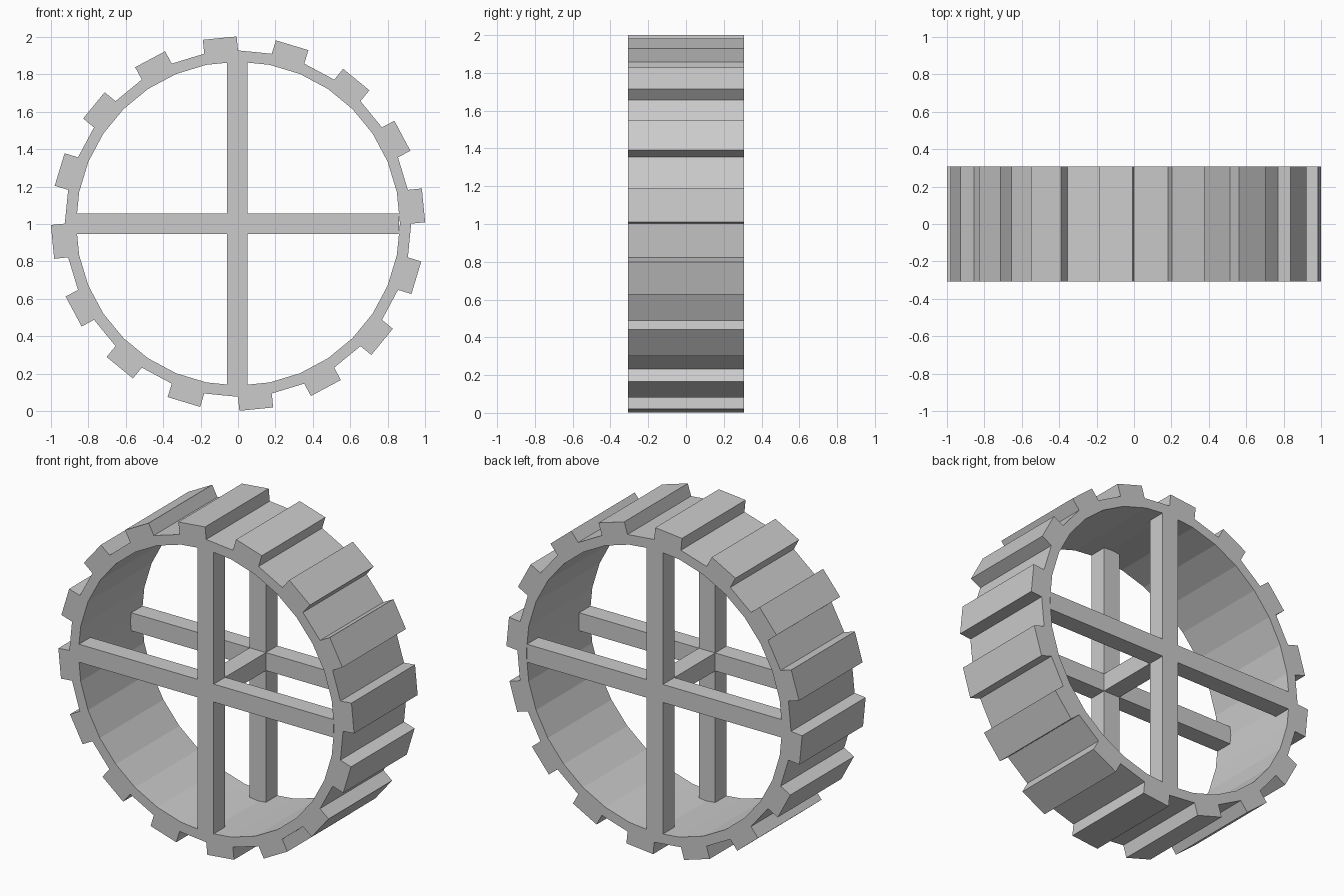
import bpy, bmesh
from math import cos, sin, pi

if "Cube" in bpy.data.objects:
    bpy.data.objects.remove(bpy.data.objects["Cube"])

N = 32            # ring segments, every other one carries a tread block
R_OUT, R_IN = 0.925, 0.865
TOOTH = 0.075
HALF = 0.307      # half width of the wheel
CZ = 1.002        # hub height
BAR = 0.055       # half thickness of the spokes


def make_object(name, bm):
    bmesh.ops.remove_doubles(bm, verts=bm.verts, dist=1e-5)
    bmesh.ops.recalc_face_normals(bm, faces=bm.faces)
    me = bpy.data.meshes.new(name)
    bm.to_mesh(me)
    bm.free()
    ob = bpy.data.objects.new(name, me)
    bpy.context.collection.objects.link(ob)
    ob.location.z = CZ
    return ob


def polar(r, i):
    a = 2 * pi * i / N
    return (r * cos(a), r * sin(a))


# treaded rim: inner wall, side faces, outer wall with straight-sided blocks
bm = bmesh.new()


def quad(pts):
    bm.faces.new([bm.verts.new(p) for p in pts])


def wall(p, q):
    quad([(p[0], -HALF, p[1]), (q[0], -HALF, q[1]),
          (q[0], HALF, q[1]), (p[0], HALF, p[1])])


def sides(loop):
    for y in (-HALF, HALF):
        quad([(x, y, z) for x, z in loop])


for i in range(N):
    a, b = polar(R_OUT, i), polar(R_OUT, i + 1)
    c, d = polar(R_IN, i + 1), polar(R_IN, i)
    wall(c, d)
    sides([a, b, c, d])
    if i % 2 == 0:
        n = polar(TOOTH, i + 0.5)
        ta, tb = (a[0] + n[0], a[1] + n[1]), (b[0] + n[0], b[1] + n[1])
        for p, q in ((a, ta), (ta, tb), (tb, b)):
            wall(p, q)
        sides([a, ta, tb, b])
    else:
        wall(a, b)
make_object("treaded_rim", bm)

# four-spoke crosses flush with each side of the rim
quarter = [(R_IN, -BAR), (R_IN, BAR), (BAR, BAR)]
cross = []
for k in range(4):
    ck, sk = round(cos(k * pi / 2)), round(sin(k * pi / 2))
    cross += [(x * ck - z * sk, x * sk + z * ck) for x, z in quarter]
for name, y0 in (("front_spokes", -HALF), ("back_spokes", HALF - 2 * BAR)):
    bm = bmesh.new()
    f = bm.faces.new([bm.verts.new((x, y0, z)) for x, z in cross])
    ext = bmesh.ops.extrude_face_region(bm, geom=[f])
    vs = [v for v in ext["geom"] if isinstance(v, bmesh.types.BMVert)]
    bmesh.ops.translate(bm, verts=vs, vec=(0, 2 * BAR, 0))
    if not f.is_valid or f not in bm.faces[:]:
        bm.faces.new([v for v in bm.verts if v not in vs])
    make_object(name, bm).location.x = -0.004

# square axle joining the two crosses
bm = bmesh.new()
bmesh.ops.create_cube(bm, size=1)
bmesh.ops.scale(bm, verts=bm.verts, vec=(2 * BAR, 2 * HALF - 4 * BAR, 2 * BAR))
make_object("axle", bm).location.x = -0.004
